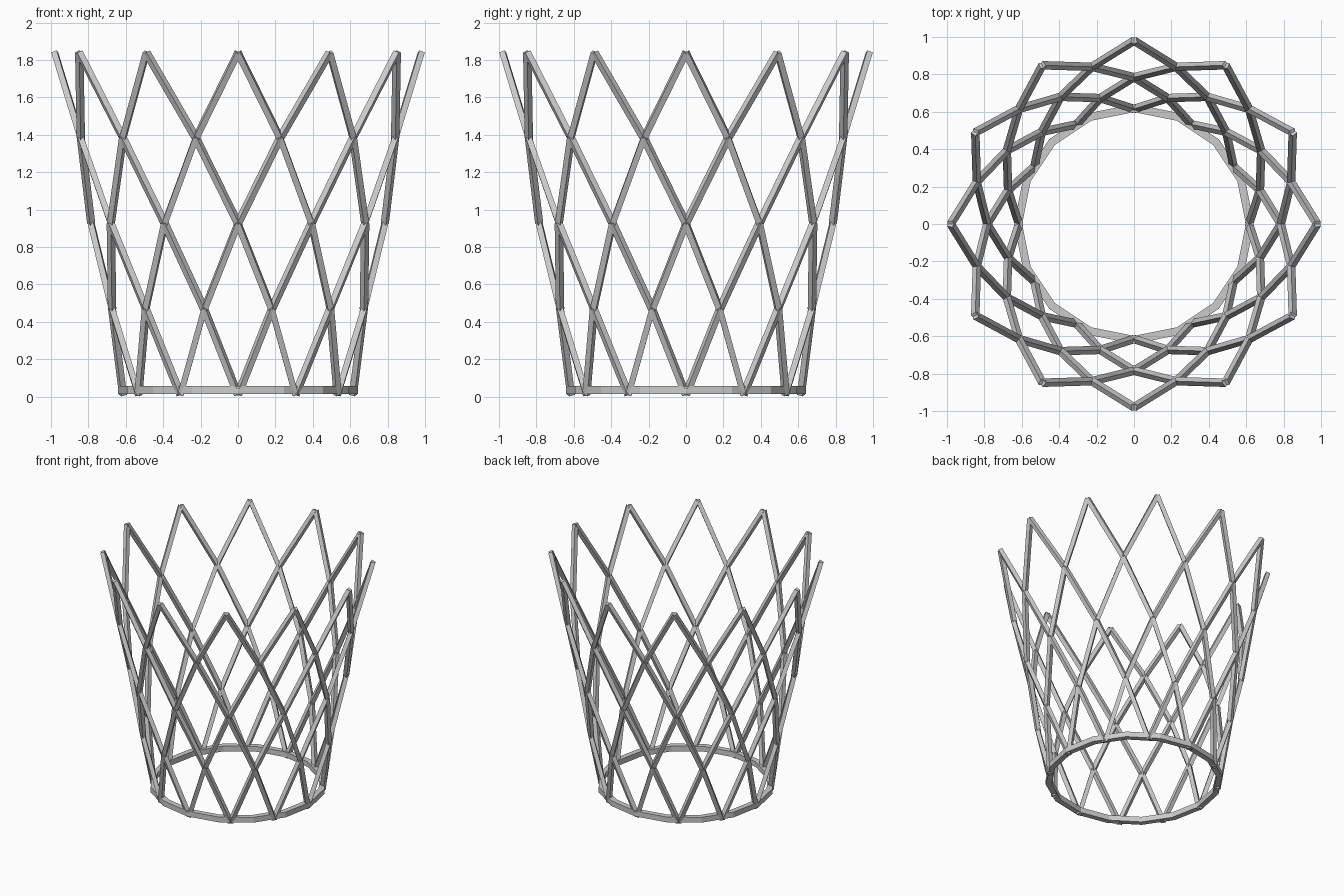
import bpy, bmesh
from math import sin, cos, pi
from mathutils import Vector, Matrix

if "Cube" in bpy.data.objects:
    bpy.data.objects.remove(bpy.data.objects["Cube"])

N = 12                                   # nodes per level
RADII = [0.615, 0.697, 0.785, 0.87, 0.98]
HEIGHTS = [0.01, 0.468, 0.926, 1.383, 1.84]
BAR = 0.0225                             # centre to corner of the square bar


def finish(bm, name):
    bmesh.ops.recalc_face_normals(bm, faces=bm.faces)
    me = bpy.data.meshes.new(name)
    bm.to_mesh(me)
    bm.free()
    ob = bpy.data.objects.new(name, me)
    bpy.context.collection.objects.link(ob)
    return ob


def node(level, i):
    # every other level is turned by half a step
    a = 2 * pi * (i + 0.5 * (level % 2)) / N
    return Vector((RADII[level] * cos(a), RADII[level] * sin(a), HEIGHTS[level]))


def add_bar(bm, p, q):
    d = q - p
    m = Matrix.Translation((p + q) / 2) @ d.to_track_quat('Z', 'Y').to_matrix().to_4x4()
    bmesh.ops.create_cone(bm, cap_ends=True, segments=4, radius1=BAR, radius2=BAR,
                          depth=d.length, matrix=m)


# Lattice wall: two crossing families of square bars
bm = bmesh.new()
for level in range(4):
    for i in range(N):
        near = i - 1 if level % 2 == 0 else i
        for j in (near, near + 1):
            add_bar(bm, node(level, i), node(level + 1, j))
finish(bm, "lattice_wall")

# Base ring: 16-sided hoop with a square section
bm = bmesh.new()
section = [(0.598, 0.015), (0.641, 0.015), (0.641, 0.057), (0.598, 0.057)]
S = 16
rings = [[bm.verts.new((r * cos(2 * pi * k / S), r * sin(2 * pi * k / S), z))
          for r, z in section] for k in range(S)]
for k in range(S):
    a, b = rings[k], rings[(k + 1) % S]
    for c in range(4):
        e = (c + 1) % 4
        bm.faces.new((a[c], b[c], b[e], a[e]))
finish(bm, "base_ring")
